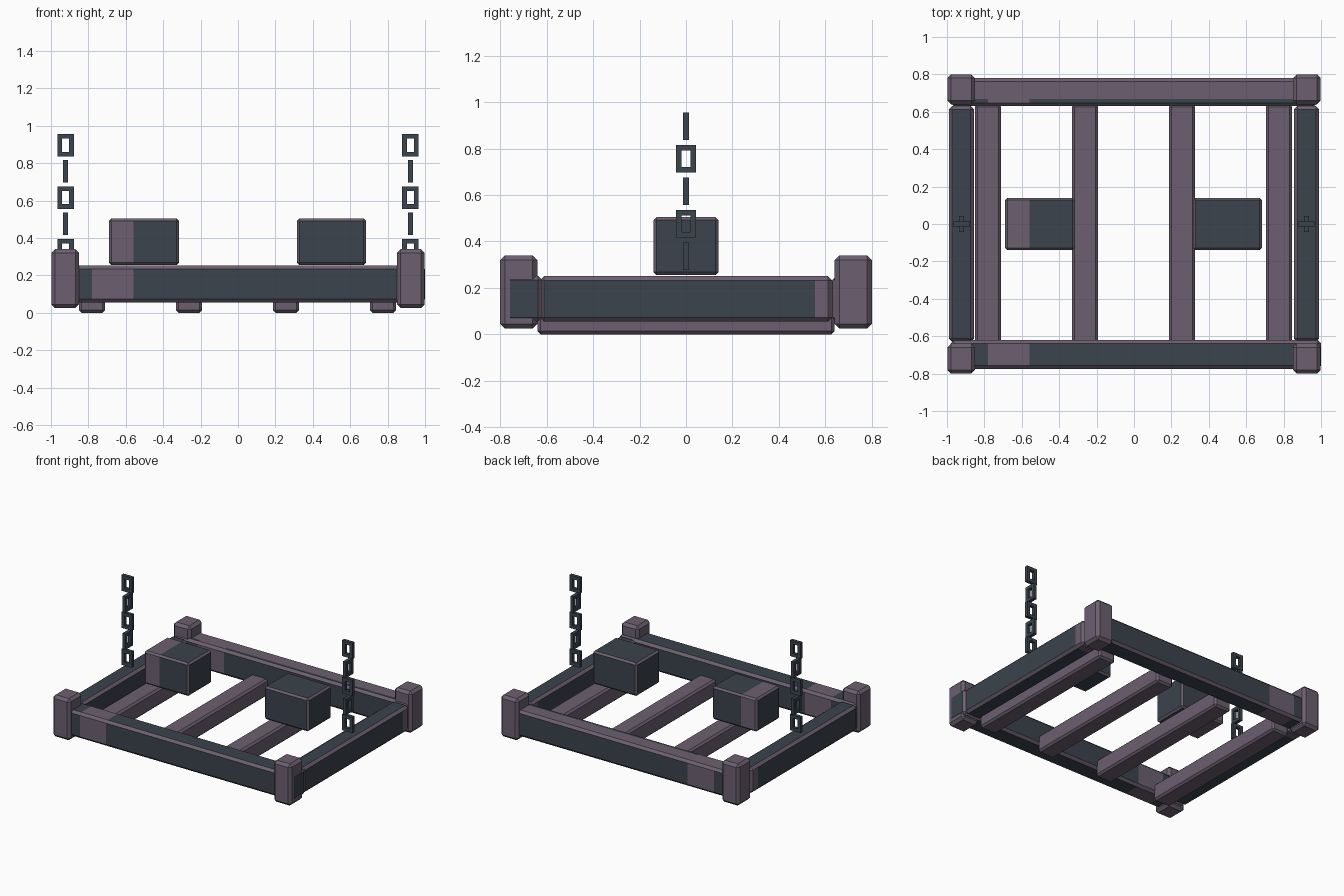
import bpy, bmesh
from mathutils import Vector

if "Cube" in bpy.data.objects:
    bpy.data.objects.remove(bpy.data.objects["Cube"])


def material(name, rgb):
    m = bpy.data.materials.new(name)
    m.diffuse_color = (*rgb, 1)
    m.use_nodes = True
    m.node_tree.nodes["Principled BSDF"].inputs["Base Color"].default_value = m.diffuse_color
    return m


MAUVE = material("mauve wood", (0.150, 0.117, 0.160))
SLATE = material("dark slate", (0.044, 0.056, 0.073))


def finish(name, bm):
    me = bpy.data.meshes.new(name)
    bmesh.ops.recalc_face_normals(bm, faces=bm.faces)
    bm.to_mesh(me)
    bm.free()
    me.materials.append(MAUVE)
    me.materials.append(SLATE)
    ob = bpy.data.objects.new(name, me)
    bpy.context.collection.objects.link(ob)
    return ob


def add_box(bm, lo, hi):
    """Plain box between two corners."""
    lo, hi = Vector(lo), Vector(hi)
    verts = bmesh.ops.create_cube(bm, size=1)["verts"]
    for v in verts:
        v.co = Vector((lo + hi) / 2) + v.co * (hi - lo)


def block(name, lo, hi, bevel, rule=None, cuts=()):
    """Chamfered box; cuts are (axis, value); rule(center, normal) gives the slate faces.
    The chamfers always stay mauve."""
    bm = bmesh.new()
    add_box(bm, lo, hi)
    bmesh.ops.bevel(bm, geom=bm.edges[:], offset=bevel, segments=1,
                    profile=0.5, affect='EDGES')
    for axis, value in cuts:
        n = Vector((0, 0, 0))
        n[axis] = 1
        bmesh.ops.bisect_plane(bm, geom=bm.verts[:] + bm.edges[:] + bm.faces[:],
                               plane_co=n * value, plane_no=n)
    bm.normal_update()
    for f in bm.faces:
        flat = max(abs(c) for c in f.normal) > 0.98
        f.material_index = int(bool(rule and flat and rule(f.calc_center_median(), f.normal)))
    return finish(name, bm)


# Corner posts
for sx, side in ((-1, "left"), (1, "right")):
    for sy, end in ((-1, "front"), (1, "back")):
        xs = sorted((sx * 0.85, sx * 0.998))
        ys = sorted((sy * 0.64, sy * 0.80))
        block(f"{end}_{side}_post", (xs[0], ys[0], 0.025), (xs[1], ys[1], 0.34), 0.02)


# Long beams, slate with a mauve band near the left end
def band(c, n):
    return abs(n.x) > 0.9 or not -0.78 < c.x < -0.56


def back_rule(c, n):
    return band(c, n) and not (n.z > 0.9 and c.y > 0.668)


x_cuts = [(0, -0.78), (0, -0.56)]
block("front_beam", (-0.98, -0.775, 0.055), (1.0, -0.62, 0.252), 0.018, band, x_cuts)
block("back_beam", (-0.98, 0.63, 0.055), (0.98, 0.78, 0.252), 0.018, back_rule,
      x_cuts + [(1, 0.668)])

# Side beams, with a mauve patch at the back end of the upright faces
for sx, side in ((-1, "left"), (1, "right")):
    xs = sorted((sx * 0.855, sx * 0.99))
    block(f"{side}_beam", (xs[0], -0.63, 0.055), (xs[1], 0.63, 0.25), 0.018,
          lambda c, n: n.z > 0.9 or c.y < 0.555, [(1, 0.555)])

# Slats underneath
for i, x in enumerate((-0.78, -0.262, 0.257, 0.775)):
    block(f"floor_slat_{i + 1}", (x - 0.07, -0.64, 0.0), (x + 0.07, 0.64, 0.13), 0.014)

# Floating seat blocks
block("left_block", (-0.69, -0.14, 0.255), (-0.315, 0.14, 0.505), 0.013,
      lambda c, n: abs(n.x) > 0.9 or c.x > -0.56, [(0, -0.56)])
block("right_block", (0.315, -0.14, 0.255), (0.685, 0.14, 0.505), 0.013,
      lambda c, n: True)

# Chains of square links, alternately turned
for sx, side in ((-1, "left"), (1, "right")):
    for i in range(5):
        bm = bmesh.new()
        h, w, t, d = 0.06, 0.044, 0.025, 0.0125
        for s in (-1, 1):
            a, b = sorted((s * h, s * (h - t)))
            add_box(bm, (-w, -d, a), (w, d, b))
            a, b = sorted((s * w, s * (w - t)))
            add_box(bm, (a, -d, -h + t), (b, d, h - t))
        bmesh.ops.remove_doubles(bm, verts=bm.verts[:], dist=1e-5)
        for f in bm.faces:
            f.material_index = 1
        for v in bm.verts:
            if i % 2:
                v.co.x, v.co.y = -v.co.y, v.co.x
            v.co += Vector((sx * 0.922, 0, 0.336 + 0.14 * i))
        finish(f"{side}_chain_link_{i + 1}", bm)
